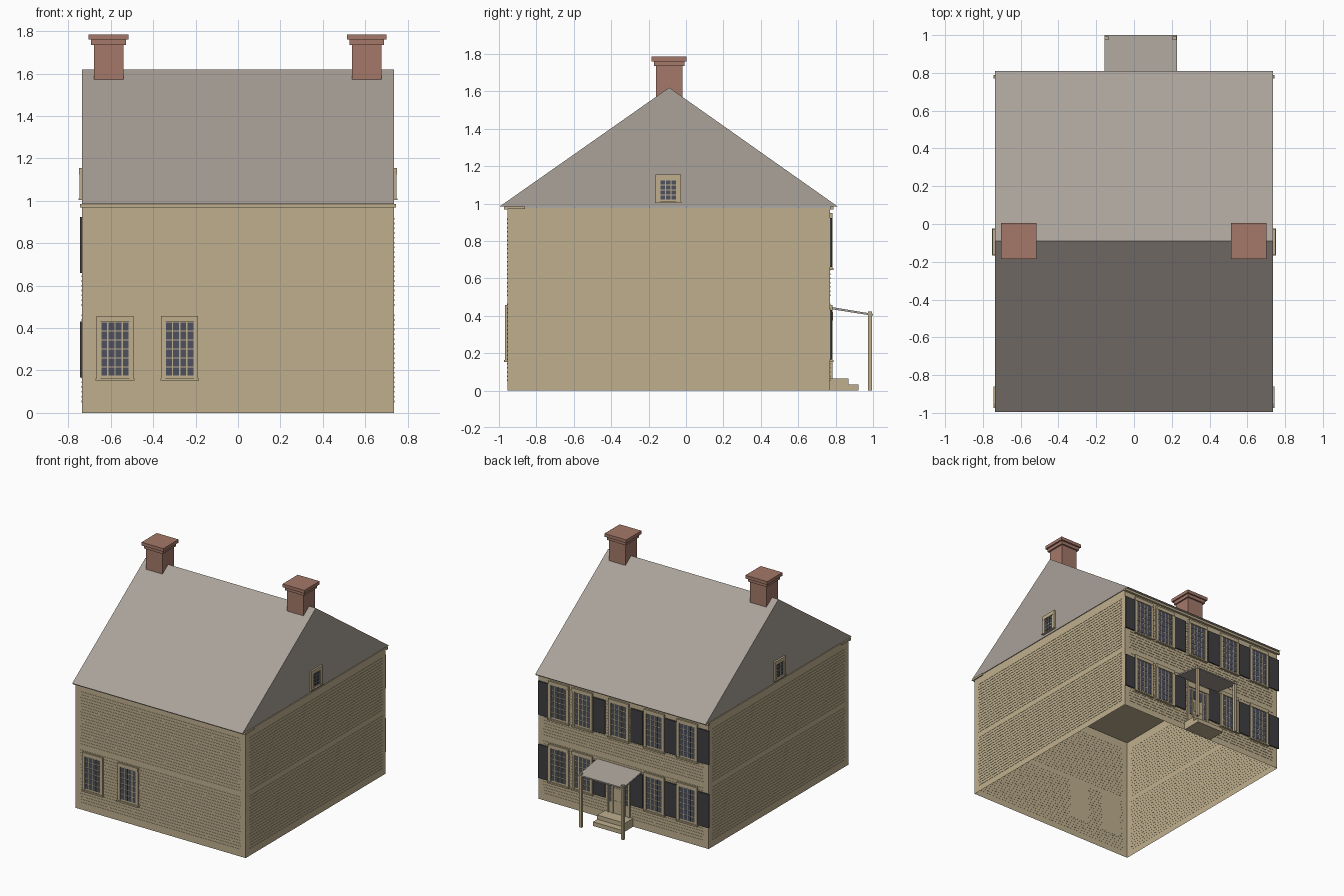
import bpy, bmesh

cube = bpy.data.objects.get("Cube")
if cube:
    bpy.data.objects.remove(cube, do_unlink=True)


def make_mat(name, r, g, b):
    m = bpy.data.materials.new(name)
    m.use_nodes = True
    m.diffuse_color = (r, g, b, 1)
    m.node_tree.nodes["Principled BSDF"].inputs["Base Color"].default_value = (r, g, b, 1)
    return m


TAN = make_mat("tan paint", 0.52, 0.43, 0.27)
ROOF = make_mat("grey shingle", 0.40, 0.36, 0.32)
BRICK = make_mat("brick", 0.37, 0.19, 0.14)
SHUTTER = make_mat("charcoal shutter", 0.05, 0.05, 0.055)
GLASS = make_mat("slate glass", 0.075, 0.08, 0.11)

# House shell limits
HX, FRONT, BACK, EAVE = 0.735, -0.955, 0.77, 0.985
RIDGE_Y, RIDGE_Z = -0.09, 1.62

# Map (along wall, outward depth) to x, y for each wall
WALLS = {
    "front": lambda u, d: (u, FRONT - d),
    "back": lambda u, d: (u, BACK + d),
    "left": lambda u, d: (HX + d, u),
    "right": lambda u, d: (-HX - d, u),
}


def add_box(bm, x, y, z, mat=0):
    x, y, z = sorted(x), sorted(y), sorted(z)
    v = [bm.verts.new((a, b, c)) for c in z for a, b in
         ((x[0], y[0]), (x[1], y[0]), (x[1], y[1]), (x[0], y[1]))]
    loops = [v[3::-1], v[4:]]
    for i in range(4):
        j = (i + 1) % 4
        loops.append([v[i], v[j], v[j + 4], v[i + 4]])
    for loop in loops:
        bm.faces.new(loop).material_index = mat


def wall_box(bm, wall, u, d, z, mat=0):
    x0, y0 = WALLS[wall](u[0], d[0])
    x1, y1 = WALLS[wall](u[1], d[1])
    add_box(bm, (x0, x1), (y0, y1), z, mat)


def finish(bm, name, *mats):
    me = bpy.data.meshes.new(name)
    bm.to_mesh(me)
    bm.free()
    for m in mats:
        me.materials.append(m)
    ob = bpy.data.objects.new(name, me)
    bpy.context.scene.collection.objects.link(ob)
    return ob


def extrude_x(name, profile, x0, x1, mat):
    """Solid made from a (y, z) profile swept along x."""
    bm = bmesh.new()
    a = [bm.verts.new((x0, y, z)) for y, z in profile]
    b = [bm.verts.new((x1, y, z)) for y, z in profile]
    bm.faces.new(a)
    bm.faces.new(b[::-1])
    for i in range(len(a)):
        j = (i + 1) % len(a)
        bm.faces.new((a[i], b[i], b[j], a[j]))
    bmesh.ops.recalc_face_normals(bm, faces=bm.faces)
    return finish(bm, name, mat)


# Walls: a box left open underneath
bm = bmesh.new()
add_box(bm, (-HX, HX), (FRONT, BACK), (0, EAVE - 0.005))
bm.faces.ensure_lookup_table()
bmesh.ops.delete(bm, geom=[min(bm.faces, key=lambda f: f.calc_center_median().z)],
                 context="FACES_ONLY")
finish(bm, "walls", TAN)

# Siding: thin boards in two storeys on every wall
for wall in WALLS:
    bm = bmesh.new()
    span = (-0.69, 0.69) if wall in ("front", "back") else (-0.91, 0.73)
    for base in (0.05, 0.505):
        for i in range(19):
            z = base + i * 0.0226
            wall_box(bm, wall, span, (-0.001, 0.002), (z, z + 0.008))
    finish(bm, wall + "_siding", TAN)

# Main roof with solid gables
extrude_x("roof", [(-0.995, EAVE), (0.81, EAVE), (RIDGE_Y, RIDGE_Z)], -HX, HX, ROOF)

# Cornices under the eaves, with short returns at the front corners
bm = bmesh.new()
wall_box(bm, "front", (-0.745, 0.745), (0, 0.018), (0.968, EAVE))
wall_box(bm, "back", (-0.745, 0.745), (0, 0.018), (0.968, EAVE))
for side in ("left", "right"):
    wall_box(bm, side, (-0.97, -0.86), (0, 0.01), (0.97, EAVE))
finish(bm, "cornice", TAN)

# Chimneys with stepped caps
for name, cx in (("left_chimney", 0.607), ("right_chimney", -0.61)):
    bm = bmesh.new()
    for half, z0, z1 in ((0.07, 1.5, 1.735), (0.082, 1.735, 1.76), (0.094, 1.76, 1.785)):
        add_box(bm, (cx - half, cx + half), (RIDGE_Y - half, RIDGE_Y + half), (z0, z1))
    finish(bm, name, BRICK)


def window(name, wall, u, z0, width, height, cols, rows, side, low, high):
    """Framed window with a grid of glass panes."""
    bm = bmesh.new()
    h, z1 = width / 2, z0 + height
    wall_box(bm, wall, (u - h, u + h), (-0.001, 0.006), (z0, z1))
    for s in (-1, 1):
        wall_box(bm, wall, (u + s * h, u + s * (h - side)), (0, 0.012), (z0, z1))
    wall_box(bm, wall, (u - h, u + h), (0, 0.014), (z1 - high, z1))
    wall_box(bm, wall, (u - h - 0.004, u + h + 0.004), (0, 0.018), (z0, z0 + low / 2))
    left, bottom = u - h + side, z0 + low
    dw, dh = (width - 2 * side) / cols, (height - low - high) / rows
    for c in range(cols):
        for r in range(rows):
            a, b = left + c * dw, bottom + r * dh
            wall_box(bm, wall, (a + 0.003, a + dw - 0.003), (0.005, 0.008),
                     (b + 0.003, b + dh - 0.003), 1)
    finish(bm, name, TAN, GLASS)


def sash(name, wall, u, z0):
    window(name, wall, u, z0, 0.175, 0.305, 4, 6, 0.02, 0.022, 0.028)


# Front windows
for i, u in enumerate((-0.58, -0.275)):
    sash(f"front_window_{i + 1}", "front", u, 0.152)

# Attic windows in both gables
for side in ("left", "right"):
    window(side + "_attic_window", side, -0.095, 1.003, 0.135, 0.152, 3, 4, 0.024, 0.016, 0.03)

# Back windows and shutters on two storeys; the door takes the middle bay below
DOOR = 0.037
for floor, z0 in (("lower", 0.152), ("upper", 0.645)):
    for i, u in enumerate((0.555, 0.35, DOOR, -0.27, -0.555)):
        if floor == "upper" or u != DOOR:
            sash(f"back_{floor}_window_{i + 1}", "back", u, z0)
    bm = bmesh.new()
    for u0, u1 in ((0.645, 0.732), (0.155, 0.258), (-0.17, -0.065),
                   (-0.463, -0.362), (-0.744, -0.647)):
        wall_box(bm, "back", (u0, u1), (0, 0.01), (z0 + 0.015, z0 + 0.278))
    finish(bm, f"back_{floor}_shutters", SHUTTER)

# Door with surround, raised panels and sidelights
bm = bmesh.new()
wall_box(bm, "back", (DOOR - 0.095, DOOR + 0.095), (0, 0.006), (0.065, 0.42))
wall_box(bm, "back", (DOOR - 0.1, DOOR + 0.1), (0, 0.016), (0.375, 0.42))
for s in (-1, 1):
    wall_box(bm, "back", (DOOR + s * 0.084, DOOR + s * 0.097), (0, 0.013), (0.065, 0.38))
    wall_box(bm, "back", (DOOR + s * 0.046, DOOR + s * 0.056), (0, 0.013), (0.065, 0.38))
    for r in range(5):
        z = 0.15 + r * 0.044
        wall_box(bm, "back", (DOOR + s * 0.06, DOOR + s * 0.08), (0.005, 0.008), (z, z + 0.038), 1)
    for z, tall, m in ((0.085, 0.08, 0), (0.185, 0.08, 0), (0.285, 0.075, 1)):
        wall_box(bm, "back", (DOOR + s * 0.006, DOOR + s * 0.038), (0.005, 0.009), (z, z + tall), m)
finish(bm, "door", TAN, GLASS)

# Porch roof, posts and steps
extrude_x("porch_roof", [(BACK, 0.436), (1.0, 0.4), (1.0, 0.41), (BACK, 0.448)],
          -0.157, 0.228, ROOF)
bm = bmesh.new()
for x in (-0.145, 0.215):
    add_box(bm, (x - 0.01, x + 0.01), (0.974, 0.995), (0, 0.424))
finish(bm, "porch_posts", TAN)
bm = bmesh.new()
wall_box(bm, "back", (DOOR - 0.12, DOOR + 0.12), (0, 0.1), (0, 0.065))
wall_box(bm, "back", (DOOR - 0.12, DOOR + 0.12), (0.1, 0.152), (0, 0.032))
finish(bm, "porch_steps", TAN)

# Outward normals on every part
for ob in bpy.context.scene.objects:
    if ob.type == "MESH" and ob.name != "walls":
        bm = bmesh.new()
        bm.from_mesh(ob.data)
        bmesh.ops.recalc_face_normals(bm, faces=bm.faces)
        bm.to_mesh(ob.data)
        bm.free()
